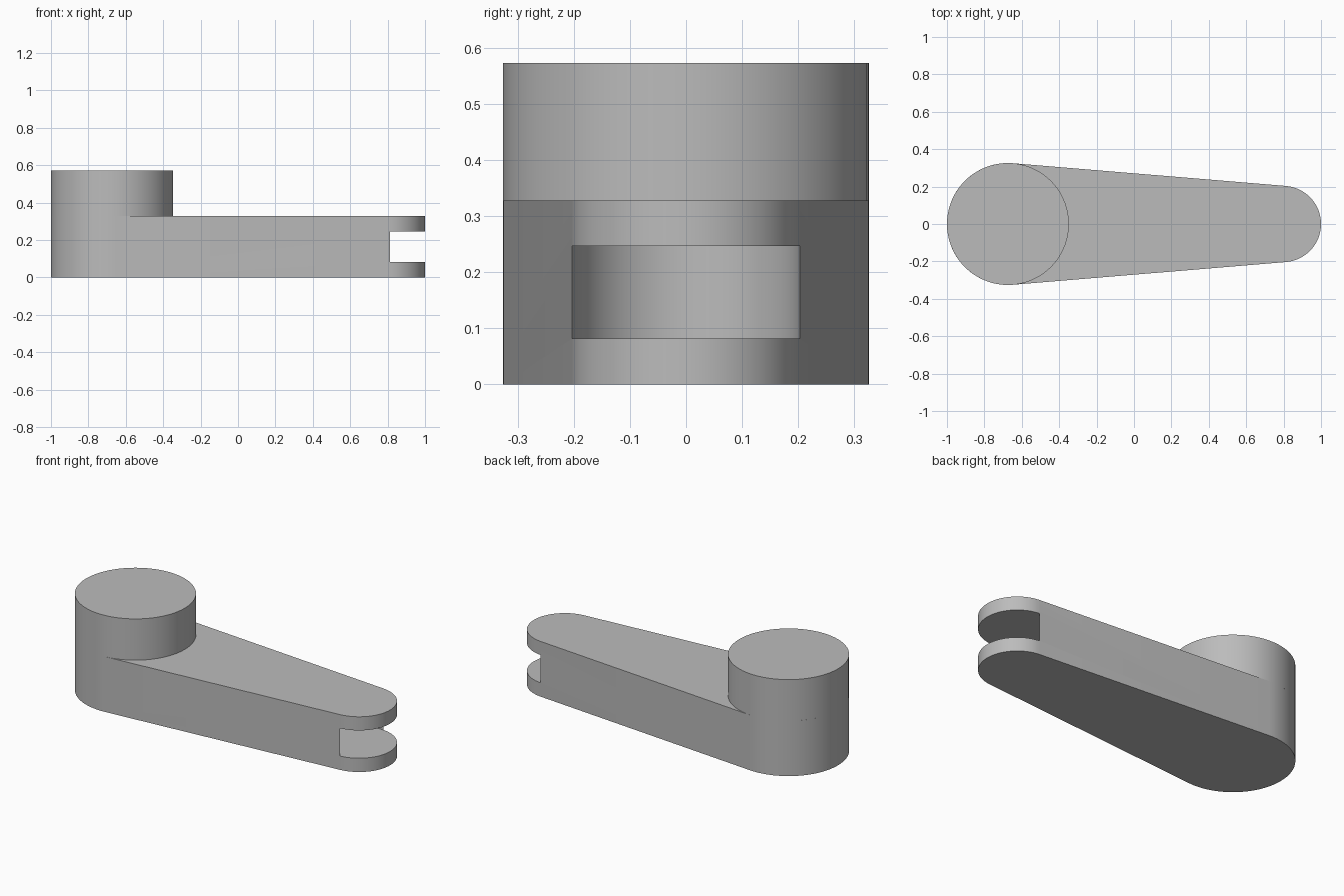
import bpy, bmesh
from math import pi, sin, cos, asin, radians

if "Cube" in bpy.data.objects:
    bpy.data.objects.remove(bpy.data.objects["Cube"], do_unlink=True)

HUB_X, HUB_R, HUB_TOP = -0.674, 0.326, 0.573
TIP_X, TIP_R = 0.796, 0.204
ARM_TOP, SLOT_LOW, SLOT_HIGH = 0.328, 0.082, 0.247

grey = bpy.data.materials.new("plain_grey")
grey.use_nodes = True
colour = (0.5, 0.5, 0.5, 1)
grey.diffuse_color = colour
grey.node_tree.nodes["Principled BSDF"].inputs["Base Color"].default_value = colour


def arc(cx, r, start, end, steps):
    angles = [start + (end - start) * i / steps for i in range(steps + 1)]
    return [(cx + r * cos(a), r * sin(a)) for a in angles]


def prism(name, outline, z0, z1):
    """Extrude a counter-clockwise outline from z0 to z1."""
    bm = bmesh.new()
    base = bm.faces.new([bm.verts.new((x, y, z0)) for x, y in outline])
    top = bmesh.ops.extrude_face_region(bm, geom=[base], use_keep_orig=True)
    verts = [v for v in top["geom"] if isinstance(v, bmesh.types.BMVert)]
    bmesh.ops.translate(bm, verts=verts, vec=(0, 0, z1 - z0))
    bmesh.ops.recalc_face_normals(bm, faces=bm.faces)
    mesh = bpy.data.meshes.new(name)
    bm.to_mesh(mesh)
    bm.free()
    mesh.materials.append(grey)
    ob = bpy.data.objects.new(name, mesh)
    bpy.context.collection.objects.link(ob)
    return ob


def smooth(ob):
    bpy.ops.object.select_all(action="DESELECT")
    ob.select_set(True)
    bpy.context.view_layer.objects.active = ob
    bpy.ops.object.shade_smooth_by_angle(angle=radians(30))


# Tapered arm: two round ends joined by tangent sides
tangent = pi / 2 - asin((HUB_R - TIP_R) / (TIP_X - HUB_X))
outline = arc(TIP_X, TIP_R, -tangent, tangent, 32)
outline += arc(HUB_X, HUB_R, tangent, 2 * pi - tangent, 40)
arm = prism("lever_arm", outline, 0, ARM_TOP)

# Fork slot: open at the tip, with a concave round back wall
mouth_x = TIP_X + 0.011
slot = [(mouth_x, -0.3), (1.1, -0.3), (1.1, 0.3), (mouth_x, 0.3)]
slot += arc(TIP_X, TIP_R - 0.001, tangent, 2 * pi - tangent, 32)
cutter = prism("slot_cutter", slot, SLOT_LOW, SLOT_HIGH)

cut = arm.modifiers.new("fork_slot", "BOOLEAN")
cut.operation = "DIFFERENCE"
cut.solver = "EXACT"
cut.object = cutter
bpy.context.view_layer.objects.active = arm
bpy.ops.object.modifier_apply(modifier=cut.name)
bpy.data.objects.remove(cutter, do_unlink=True)
smooth(arm)

# Round boss standing on the wide end
boss = prism("round_boss", arc(HUB_X, HUB_R, tangent, tangent + 2 * pi, 72)[:-1],
             ARM_TOP, HUB_TOP)
smooth(boss)
